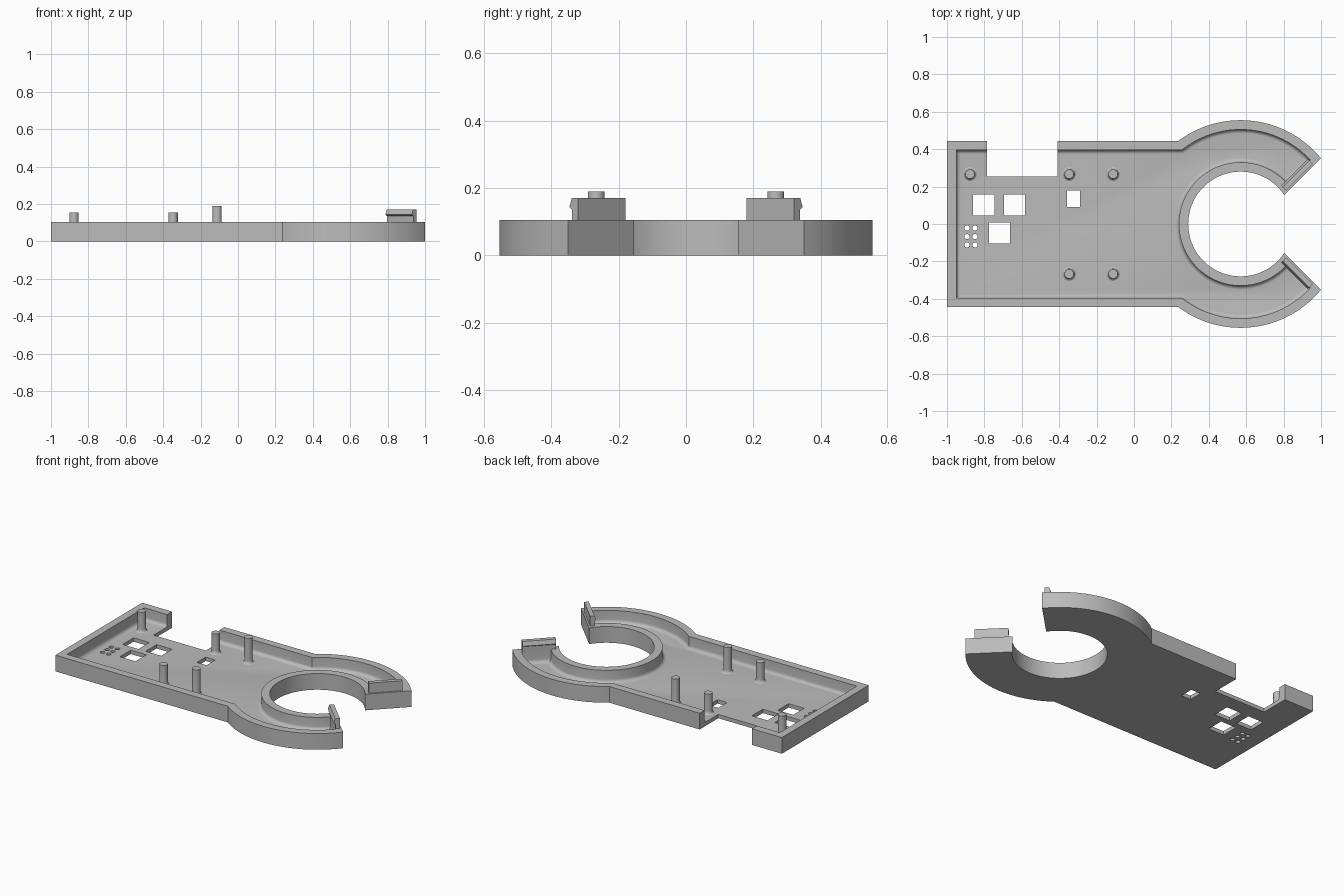
import bpy
import bmesh
from math import sin, cos, pi, asin, acos, sqrt, radians
from mathutils import Vector

cube = bpy.data.objects.get("Cube")
if cube:
    bpy.data.objects.remove(cube)

grey = bpy.data.materials.new("grey plastic")
grey.use_nodes = True
COLOR = (0.5, 0.5, 0.5, 1)
grey.diffuse_color = COLOR
grey.node_tree.nodes["Principled BSDF"].inputs["Base Color"].default_value = COLOR

HEIGHT, FLOOR, WALL = 0.105, 0.025, 0.05
CX, R_OUT, R_IN, HALF = 0.57, 0.555, 0.28, 0.445
END_OFFSET = -0.056          # distance of the arm end line from the ring centre
END_WALL = 0.035


def add_loft(bm, layers):
    """Skin a stack of equal-length point loops and cap both ends."""
    rings = [[bm.verts.new(p) for p in layer] for layer in layers]
    for a, b in zip(rings, rings[1:]):
        for i in range(len(a)):
            j = (i + 1) % len(a)
            bm.faces.new((a[i], a[j], b[j], b[i]))
    bm.faces.new(rings[0][::-1])
    bm.faces.new(rings[-1])


def finish(name, bm, smooth=True):
    bmesh.ops.recalc_face_normals(bm, faces=bm.faces)
    mesh = bpy.data.meshes.new(name)
    bm.to_mesh(mesh)
    bm.free()
    mesh.materials.append(grey)
    ob = bpy.data.objects.new(name, mesh)
    bpy.context.collection.objects.link(ob)
    if smooth:
        shade(ob)
    return ob


def activate(ob):
    bpy.ops.object.select_all(action="DESELECT")
    ob.select_set(True)
    bpy.context.view_layer.objects.active = ob


def shade(ob):
    activate(ob)
    bpy.ops.object.shade_smooth_by_angle(angle=radians(30))


def arc(radius, start, end, n):
    return [(CX + radius * cos(start + (end - start) * i / n),
             radius * sin(start + (end - start) * i / n)) for i in range(n + 1)]


def outline(d, e, z):
    """Plate outline inset by d, with the arm ends inset by e."""
    ro, ri, h = R_OUT - d, R_IN + d, HALF - d
    c = END_OFFSET + e
    end_in = 0.75 * pi - acos(c / ri)
    end_out = 0.75 * pi - acos(c / ro)
    upper = arc(ri, pi, end_in, 40)
    upper += arc(ro, end_out, pi - asin(h / ro), 36)
    upper.append((-1 + d, h))
    lower = [(x, -y) for x, y in reversed(upper[1:])]
    return [(x, y, z) for x, y in upper + lower]


def circle(x, y, r, z, n=24):
    return [(x + r * cos(2 * pi * i / n), y + r * sin(2 * pi * i / n), z)
            for i in range(n)]


def rect(x0, x1, y0, y1, z):
    return [(x0, y0, z), (x1, y0, z), (x1, y1, z), (x0, y1, z)]


# Tray: outer wall, rim, and pocket with a rounded bottom edge
bm = bmesh.new()
layers = [outline(0, 0, 0), outline(0, 0, HEIGHT), outline(WALL, END_WALL, HEIGHT)]
FILLET = 0.022
for i in range(6):
    t = i / 5 * pi / 2
    inset = FILLET * (1 - cos(t))
    layers.append(outline(WALL + inset, END_WALL + inset,
                          FLOOR + FILLET * (1 - sin(t))))
add_loft(bm, layers)
tray = finish("tray", bm, smooth=False)

# Cutter: rear notch, windows and small vent holes
bm = bmesh.new()
openings = [(-0.785, -0.41, 0.255, 0.6), (-0.86, -0.747, 0.045, 0.157),
            (-0.695, -0.583, 0.045, 0.157), (-0.775, -0.663, -0.105, 0.007),
            (-0.358, -0.289, 0.09, 0.18)]
for box in openings:
    add_loft(bm, [rect(*box, -0.1), rect(*box, 0.3)])
for x in (-0.893, -0.85):
    for y in (-0.022, -0.067, -0.112):
        add_loft(bm, [circle(x, y, 0.014, z, 16) for z in (-0.1, 0.3)])
cutter = finish("opening_cutter", bm, smooth=False)
cutter.hide_render = True

activate(tray)
cut = tray.modifiers.new("openings", "BOOLEAN")
cut.operation = "DIFFERENCE"
cut.solver = "EXACT"
cut.object = cutter
bpy.ops.object.modifier_apply(modifier=cut.name)
bpy.data.objects.remove(cutter)
shade(tray)

# Standoff pins with flared feet
pins = {"left_rear_pin": (-0.877, 0.267, 0.155),
        "middle_rear_pin": (-0.347, 0.267, 0.155),
        "middle_front_pin": (-0.347, -0.267, 0.155),
        "inner_rear_pin": (-0.112, 0.267, 0.19),
        "inner_front_pin": (-0.112, -0.267, 0.19)}
for name, (x, y, top) in pins.items():
    bm = bmesh.new()
    profile = [(0.037, FLOOR - 0.005), (0.037, FLOOR), (0.03, FLOOR + 0.004),
               (0.026, FLOOR + 0.011), (0.025, FLOOR + 0.02), (0.025, top)]
    add_loft(bm, [circle(x, y, r, z) for r, z in profile])
    finish(name, bm)

# Snap clips on the arm ends, with a lip facing the pocket
u = Vector((1, 1, 0)).normalized()
n = Vector((-1, 1, 0)).normalized()
corner = Vector((CX, 0, 0)) + n * END_OFFSET + u * sqrt(R_IN ** 2 - END_OFFSET ** 2)
clip = [(0.01, 0.095), (0.035, 0.095), (0.035, 0.135), (0.047, 0.143),
        (0.037, 0.17), (0.01, 0.17)]
for name, side in (("rear_clip", 1), ("front_clip", -1)):
    bm = bmesh.new()
    loops = []
    for a in (0.025, 0.225):
        pts = [corner + u * a + n * b for b, _ in clip]
        loops.append([(p.x, p.y * side, z) for p, (_, z) in zip(pts, clip)])
    add_loft(bm, loops)
    finish(name, bm, smooth=False)
